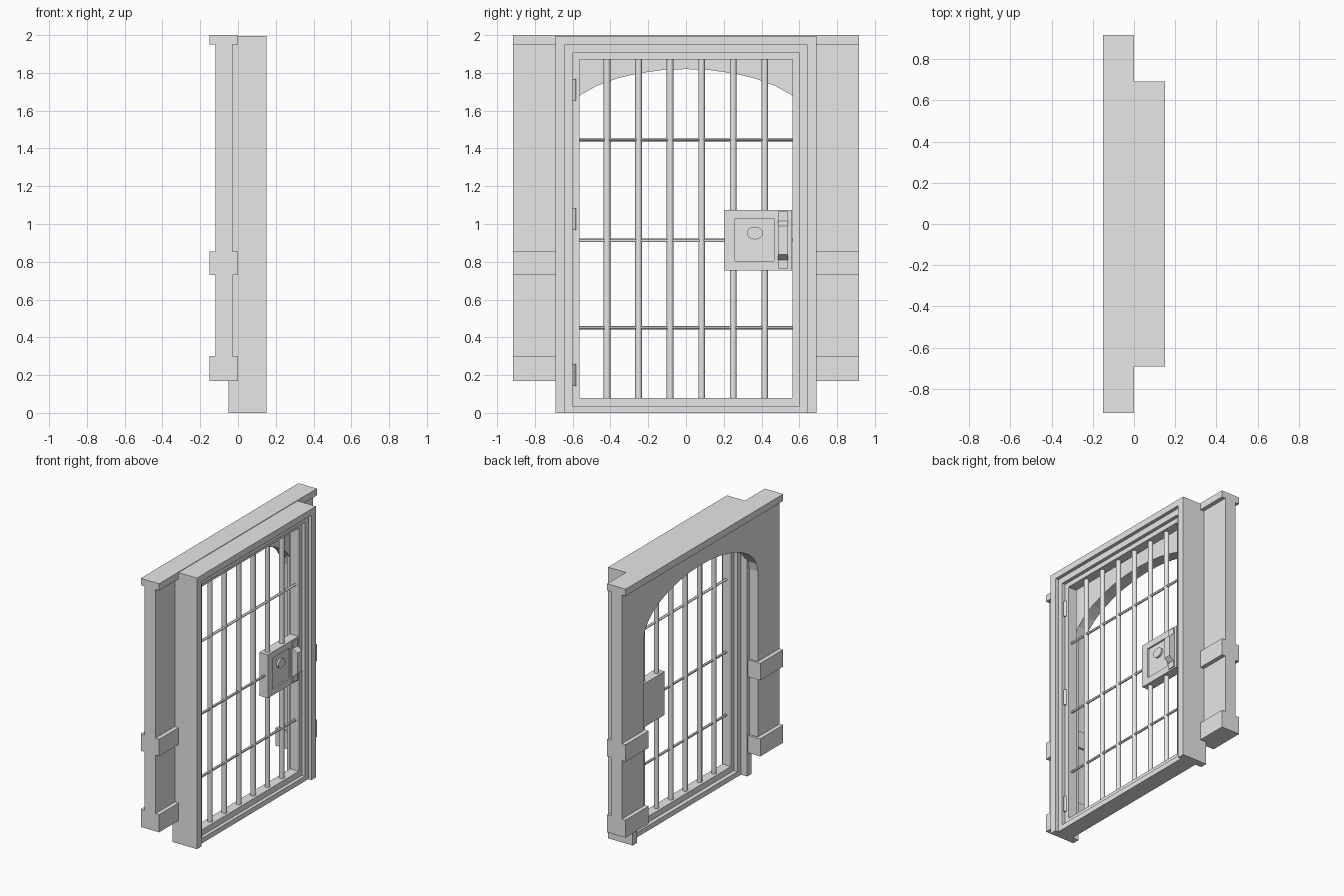
import bpy
import bmesh
from math import cos, sin, pi
from mathutils import Matrix

if "Cube" in bpy.data.objects:
    bpy.data.objects.remove(bpy.data.objects["Cube"], do_unlink=True)

gray = bpy.data.materials.new("plain_gray")
gray.use_nodes = True
gray.diffuse_color = (0.8, 0.8, 0.8, 1)
gray.node_tree.nodes["Principled BSDF"].inputs["Base Color"].default_value = (0.8, 0.8, 0.8, 1)


def finish(name, bm):
    bmesh.ops.recalc_face_normals(bm, faces=bm.faces)
    mesh = bpy.data.meshes.new(name)
    bm.to_mesh(mesh)
    bm.free()
    mesh.materials.append(gray)
    obj = bpy.data.objects.new(name, mesh)
    bpy.context.collection.objects.link(obj)
    return obj


def box(name, x, y, z):
    bm = bmesh.new()
    bmesh.ops.create_cube(bm, size=1)
    for v in bm.verts:
        for i, (lo, hi) in enumerate((x, y, z)):
            v.co[i] = lo if v.co[i] < 0 else hi
    return finish(name, bm)


def extrude(name, points, offset):
    """Close a flat outline and push it along an offset."""
    bm = bmesh.new()
    face = bm.faces.new([bm.verts.new(p) for p in points])
    new = bmesh.ops.extrude_face_region(bm, geom=[face])["geom"]
    bmesh.ops.translate(bm, vec=offset, verts=[g for g in new if isinstance(g, bmesh.types.BMVert)])
    return finish(name, bm)


def rod(name, center, length, radius, axis, sides=16):
    turn = {"x": Matrix.Rotation(pi / 2, 4, "Y"), "y": Matrix.Rotation(pi / 2, 4, "X"),
            "z": Matrix.Identity(4)}[axis]
    bm = bmesh.new()
    bmesh.ops.create_cone(bm, cap_ends=True, segments=sides, radius1=radius, radius2=radius,
                          depth=length, matrix=Matrix.Translation(center) @ turn)
    obj = finish(name, bm)
    bpy.ops.object.select_all(action="DESELECT")
    obj.select_set(True)
    bpy.context.view_layer.objects.active = obj
    bpy.ops.object.shade_smooth_by_angle()
    return obj


def border(name, x, y_out, y_in, z_out, z_in):
    """Portal outline, a U turned upside down: two posts and a head."""
    return extrude(name, [(x[0], -y_out, z_out[0]), (x[0], -y_out, z_out[1]), (x[0], y_out, z_out[1]),
                          (x[0], y_out, z_out[0]), (x[0], y_in, z_out[0]), (x[0], y_in, z_in),
                          (x[0], -y_in, z_in), (x[0], -y_in, z_out[0])], (x[1] - x[0], 0, 0))


# Wall with an elliptical arch
HALF, BASE, SPRING = 0.917, 0.17, 1.52
steps = 16
arch = [(-0.12, 0.665 * cos(pi * i / steps), SPRING + 0.3 * sin(pi * i / steps)) for i in range(steps + 1)]
extrude("arched_wall",
        [(-0.12, -HALF, BASE), (-0.12, -HALF, 1.96), (-0.12, HALF, 1.96), (-0.12, HALF, BASE),
         (-0.12, 0.665, BASE)] + arch + [(-0.12, -0.665, BASE)], (0.09, 0, 0))
box("wall_cap", (-0.15, 0), (-HALF, HALF), (1.95, 2))

# Blocks around the wall legs
for side, y in (("right", (-HALF, -0.65)), ("left", (0.65, HALF))):
    box(side + "_base_block", (-0.15, 0), y, (BASE, 0.3))
    box(side + "_middle_block", (-0.15, 0), y, (0.73, 0.855))

# Stepped door frame
border("outer_casing", (-0.05, 0.15), 0.692, 0.64, (0, 1.996), 1.95)
border("inner_stop", (0, 0.125), 0.64, 0.6, (0, 1.95), 1.905)
box("sill", (0, 0.125), (-0.64, 0.64), (0, 0.037))

# Door leaf
LEAF = (0.03, 0.1)
border("door_leaf", LEAF, 0.6, 0.565, (0.037, 1.905), 1.87)
box("door_bottom_rail", LEAF, (-0.565, 0.565), (0.037, 0.08))
for i in range(6):
    rod("upright_bar", (0.065, -0.418 + i * 0.167, 0.975), 1.8, 0.018, "z")
for z in (0.45, 0.913, 1.447):
    rod("cross_bar", (0.07, 0, z), 1.14, 0.009, "y", 12)
for z in (0.2, 1.025, 1.71):
    rod("hinge", (0.102, -0.594, z), 0.115, 0.012, "z", 12)

# Lock case with a sunken panel
lock = box("lock_case", LEAF, (0.205, 0.562), (0.755, 1.075))
bm = bmesh.new()
bm.from_mesh(lock.data)
front = max(bm.faces, key=lambda f: f.calc_center_median().x)
bmesh.ops.inset_region(bm, faces=[front], thickness=0.05)
for v in front.verts:
    v.co.y = 0.26 if v.co.y < 0.4 else 0.465
    v.co.z = 0.803 if v.co.z < 0.9 else 1.028
new = bmesh.ops.extrude_face_region(bm, geom=[front])["geom"]
bmesh.ops.translate(bm, vec=(-0.012, 0, 0), verts=[g for g in new if isinstance(g, bmesh.types.BMVert)])
if front.is_valid:
    bm.faces.remove(front)
bm.to_mesh(lock.data)
bm.free()

knob = rod("lock_knob", (0, 0, 0), 0.016, 0.042, "x", 24)
knob.scale.z = 0.8
knob.location = (0.094, 0.365, 0.952)

# Pull handle with sloped ends
extrude("pull_handle", [(0.09, 0.487, 0.765), (0.108, 0.487, 0.765), (0.108, 0.487, 0.81),
                        (0.142, 0.487, 0.838), (0.142, 0.487, 0.99), (0.108, 0.487, 1.015),
                        (0.108, 0.487, 1.065), (0.09, 0.487, 1.065)], (0, 0.053, 0))
